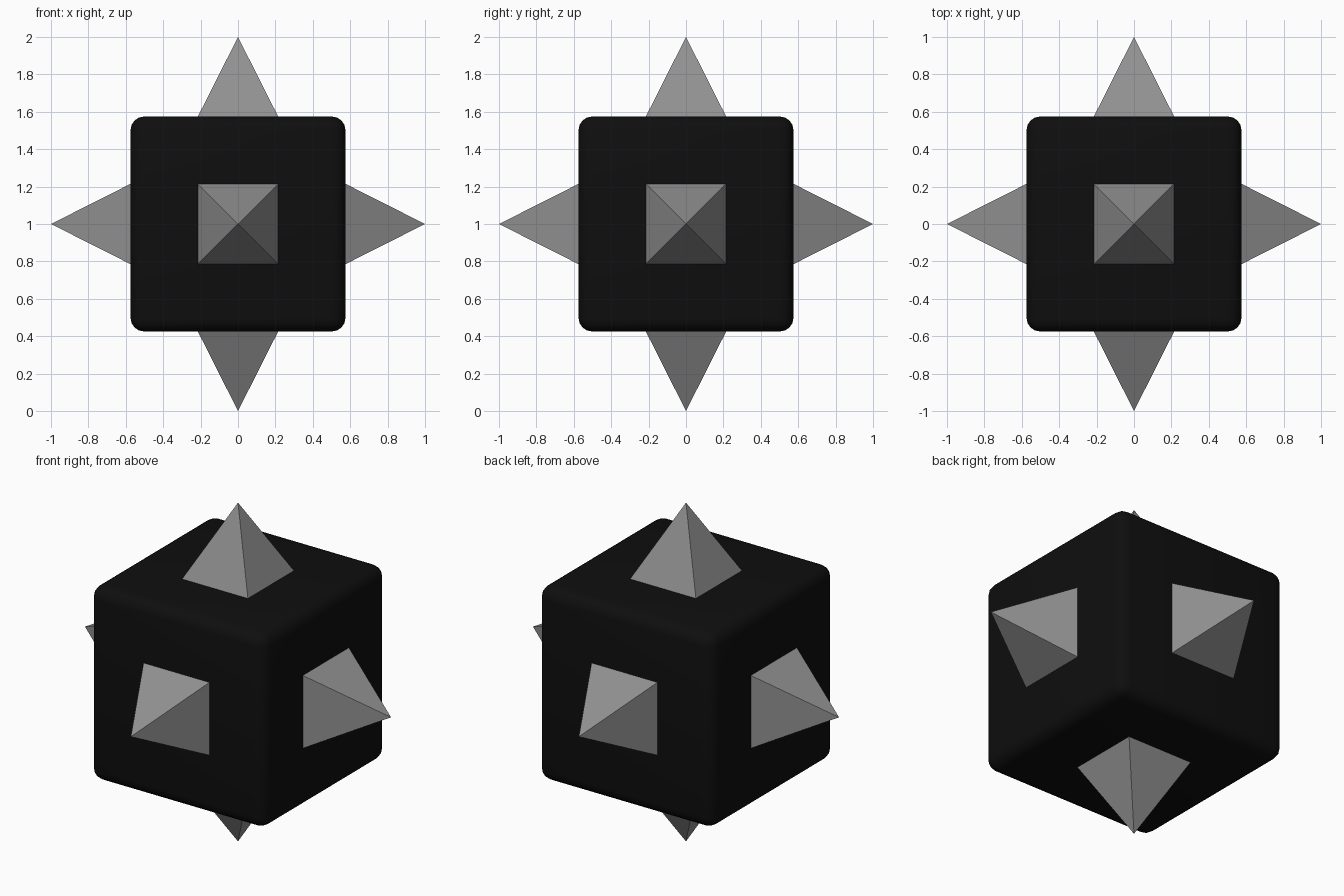
import bpy, bmesh, math
from mathutils import Matrix, Vector

if "Cube" in bpy.data.objects:
    bpy.data.objects.remove(bpy.data.objects["Cube"])

HALF = 0.574      # half width of the block
BASE = 0.56       # spike bases sit just under the block surface
CENTRE = Vector((0, 0, 1))


def material(name, value):
    m = bpy.data.materials.new(name)
    m.diffuse_color = (value, value, value, 1)
    m.use_nodes = True
    m.node_tree.nodes["Principled BSDF"].inputs["Base Color"].default_value = m.diffuse_color
    return m


black = material("black", 0.0045)
grey = material("steel grey", 0.28)


def add_object(name, bm, mat):
    mesh = bpy.data.meshes.new(name)
    bm.to_mesh(mesh)
    bm.free()
    mesh.materials.append(mat)
    ob = bpy.data.objects.new(name, mesh)
    bpy.context.collection.objects.link(ob)
    ob.location = CENTRE
    return ob


# rounded block
bm = bmesh.new()
bmesh.ops.create_cube(bm, size=2 * HALF)
bmesh.ops.bevel(bm, geom=bm.edges[:], offset=0.07, segments=4, profile=0.5,
                affect='EDGES', clamp_overlap=True)
block = add_object("block", bm, black)
bpy.context.view_layer.objects.active = block
block.select_set(True)
bpy.ops.object.shade_smooth_by_angle(angle=math.radians(35))
block.select_set(False)

# one four-sided spike on each face
directions = {"top": (0, 0, 1), "bottom": (0, 0, -1), "right": (1, 0, 0),
              "left": (-1, 0, 0), "back": (0, 1, 0), "front": (0, -1, 0)}
length = 1 - BASE
for side, d in directions.items():
    bm = bmesh.new()
    bmesh.ops.create_cone(bm, cap_ends=True, segments=4,
                          radius1=length * 0.505 * math.sqrt(2), radius2=0, depth=length)
    bmesh.ops.remove_doubles(bm, verts=bm.verts[:], dist=1e-5)
    # square the base to the axes if its corners lie on them
    if min(abs(v.co.x) for v in bm.verts if v.co.z < 0) < 0.01:
        bmesh.ops.rotate(bm, verts=bm.verts[:], matrix=Matrix.Rotation(math.pi / 4, 3, 'Z'))
    bmesh.ops.translate(bm, verts=bm.verts[:], vec=(0, 0, BASE + length / 2))
    turn = Vector(d).to_track_quat('Z', 'Y').to_matrix()
    bmesh.ops.rotate(bm, verts=bm.verts[:], matrix=turn)
    add_object(side + "_spike", bm, grey)
